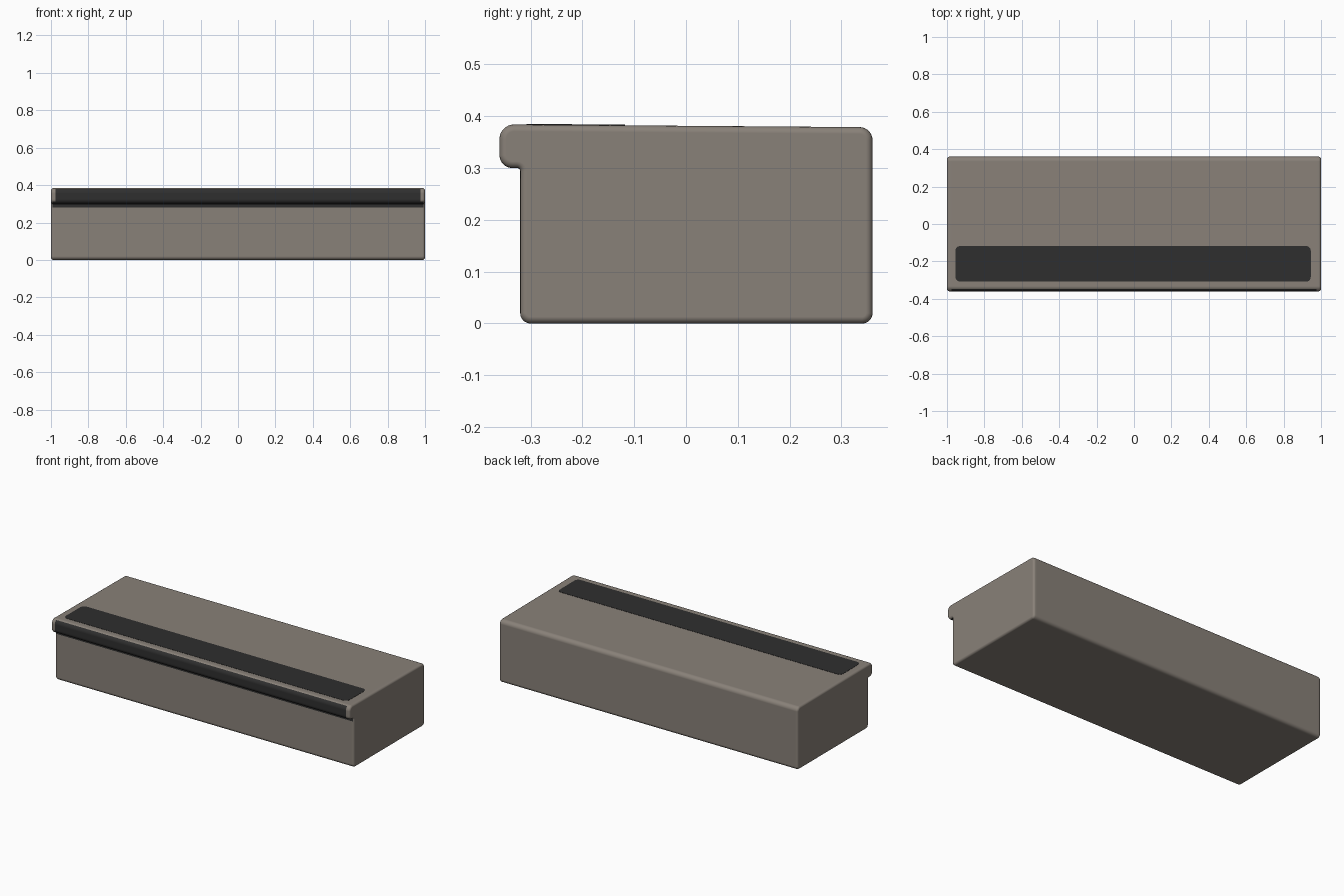
import bpy, bmesh, math

if "Cube" in bpy.data.objects:
    bpy.data.objects.remove(bpy.data.objects["Cube"])

def material(name, rgb):
    m = bpy.data.materials.new(name)
    m.diffuse_color = (*rgb, 1)
    m.use_nodes = True
    m.node_tree.nodes["Principled BSDF"].inputs["Base Color"].default_value = m.diffuse_color
    return m

taupe = material("taupe_plastic", (0.25, 0.22, 0.19))
black = material("black_grip", (0.028, 0.028, 0.028))

EDGE = 0.013  # rounding radius at the two ends

def top_z(y):
    return 0.384 - 0.005 * (y + 0.36) / 0.72

def arc(cy, cz, r, a0, a1, n=8):
    angles = [math.radians(a0 + (a1 - a0) * i / n) for i in range(n + 1)]
    return [(cy + r * math.cos(a), cz + r * math.sin(a)) for a in angles]

def profile(d):
    """Step cross-section in y, z, shrunk inwards by d."""
    pts = arc(-0.30, 0.02, 0.02 - d, 180, 270)        # front bottom
    pts += arc(0.34, 0.02, 0.02 - d, 270, 360)        # back bottom
    pts += arc(0.335, 0.354, 0.025 - d, 0, 90)        # back top
    pts += arc(-0.332, 0.356, 0.028 - d, 90, 180)     # nosing top
    pts += arc(-0.335, 0.325, 0.025 - d, 180, 270)    # nosing underside
    pts += arc(-0.326, 0.294, 0.006 + d, 90, 0, 4)    # nosing to riser
    pts.append((-0.32 + d, 0.28))                     # grip lower edge
    return pts

def finish(bm, name, mats):
    bmesh.ops.recalc_face_normals(bm, faces=bm.faces)
    me = bpy.data.meshes.new(name)
    bm.to_mesh(me)
    bm.free()
    ob = bpy.data.objects.new(name, me)
    bpy.context.collection.objects.link(ob)
    for m in mats:
        me.materials.append(m)
    bpy.ops.object.select_all(action='DESELECT')
    ob.select_set(True)
    bpy.context.view_layer.objects.active = ob
    bpy.ops.object.shade_smooth_by_angle(angle=math.radians(35))
    return ob

# Step body: cross-section lofted along x with rounded ends
stations = []
for i in range(5):
    t = math.radians(90 * i / 4)
    stations.append((1 - EDGE * (1 - math.cos(t)), EDGE * (1 - math.sin(t))))
stations.append((0.975, 0))
stations = [(-x, d) for x, d in stations] + [(x, d) for x, d in reversed(stations)]

bm = bmesh.new()
rings = [[bm.verts.new((x, y, z)) for y, z in profile(d)] for x, d in stations]
count = len(rings[0])
for a, b in zip(rings, rings[1:]):
    for i in range(count):
        j = (i + 1) % count
        bm.faces.new((a[i], a[j], b[j], b[i]))
bm.faces.new(rings[0])
bm.faces.new(rings[-1])

# Black grip wrapped over the front of the nosing
for f in bm.faces:
    c = f.calc_center_median()
    reach = 0.975 if c.z > 0.31 else 0.992
    if c.y < -0.315 and 0.28 < c.z < 0.379 and abs(c.x) < reach and abs(f.normal.x) < 0.7:
        f.material_index = 1
body = finish(bm, "step_body", [taupe, black])
body.modifiers.new("even_shading", 'WEIGHTED_NORMAL').keep_sharp = True

# Black grip strip on the tread: thin plate with rounded corners
x0, x1, y0, y1, r = -0.955, 0.945, -0.308, -0.118, 0.025
outline = (arc(x1 - r, y1 - r, r, 0, 90) + arc(x0 + r, y1 - r, r, 90, 180)
           + arc(x0 + r, y0 + r, r, 180, 270) + arc(x1 - r, y0 + r, r, 270, 360))
bm = bmesh.new()
upper = [bm.verts.new((x, y, top_z(y) + 0.0015)) for x, y in outline]
lower = [bm.verts.new((x, y, top_z(y) - 0.002)) for x, y in outline]
bm.faces.new(upper)
bm.faces.new(lower[::-1])
for i in range(len(outline)):
    j = (i + 1) % len(outline)
    bm.faces.new((upper[i], lower[i], lower[j], upper[j]))
finish(bm, "tread_grip_strip", [black])
